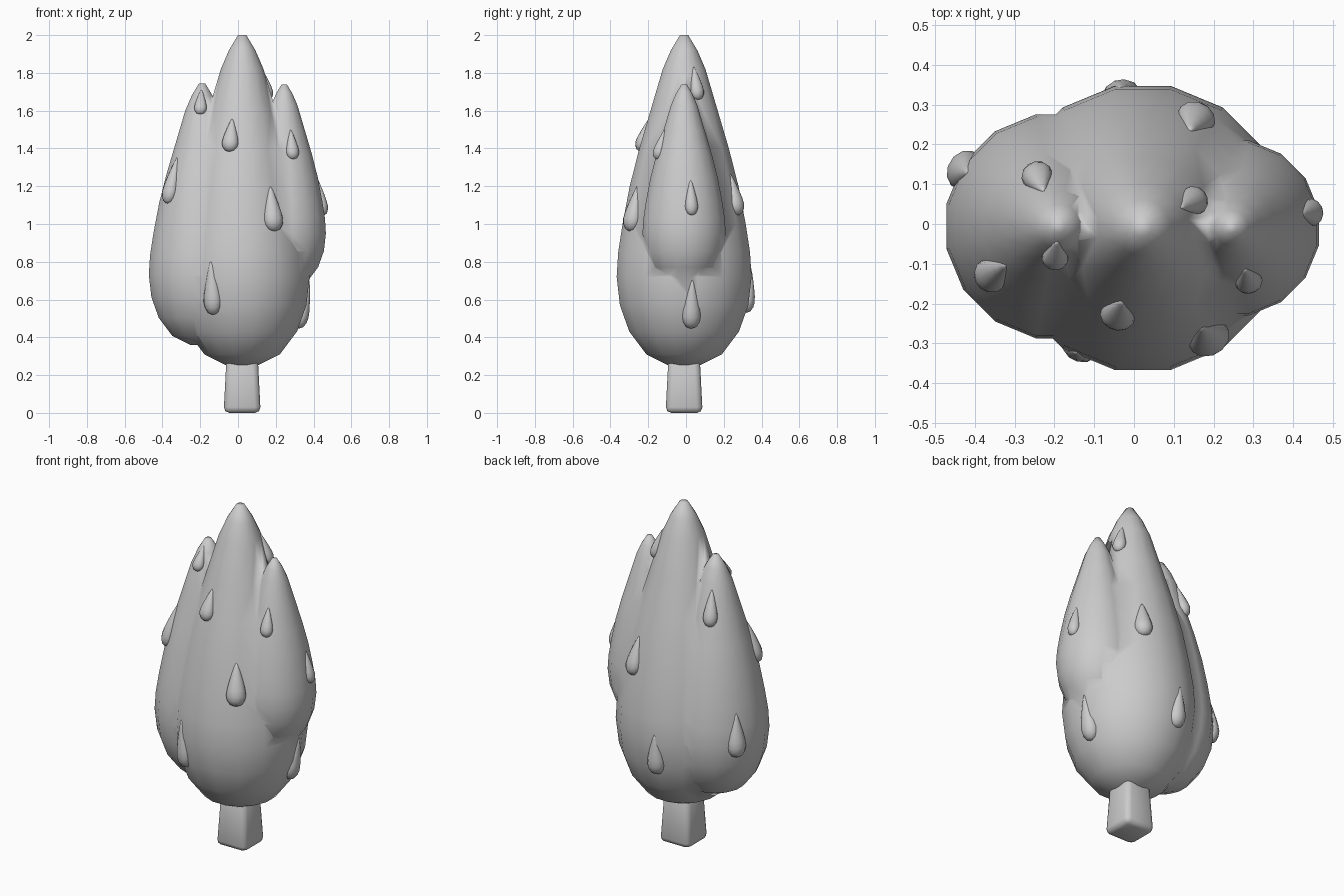
import bpy, bmesh, math
from mathutils import Matrix, Vector

cube = bpy.data.objects.get("Cube")
if cube:
    bpy.data.objects.remove(cube, do_unlink=True)

GREY = (0.6, 0.6, 0.6, 1)
mat = bpy.data.materials.new("plain_grey")
mat.use_nodes = True
mat.diffuse_color = GREY
mat.node_tree.nodes["Principled BSDF"].inputs["Base Color"].default_value = GREY


def finish(name, bm):
    """Turn a bmesh into a smooth grey object."""
    bmesh.ops.recalc_face_normals(bm, faces=bm.faces)
    for f in bm.faces:
        f.smooth = True
    me = bpy.data.meshes.new(name)
    bm.to_mesh(me)
    bm.free()
    me.materials.append(mat)
    ob = bpy.data.objects.new(name, me)
    bpy.context.collection.objects.link(ob)
    return ob


def lathe(profile, sides):
    """Closed body of revolution with a flat side facing forward."""
    bm = bmesh.new()
    rings = []
    for r, z in profile:
        angles = [math.tau * (i + 0.5) / sides for i in range(sides)]
        rings.append([bm.verts.new((r * math.cos(a), r * math.sin(a), z)) for a in angles])
    for low, high in zip(rings, rings[1:]):
        for i in range(sides):
            j = (i + 1) % sides
            bm.faces.new((low[i], low[j], high[j], high[i]))
    bm.faces.new(rings[0][::-1])
    bm.faces.new(rings[-1])
    return bm


# Foliage lobes: one profile (radius, height above base) at three scales
LOBE = [(.08, 0), (.2, .06), (.29, .18), (.34, .32), (.357, .47), (.349, .6), (.326, .75),
        (.288, .95), (.237, 1.15), (.178, 1.35), (.113, 1.57), (.07, 1.67), (.022, 1.75)]
SIDES = 16
LOBES = {"main": (.022, -.01, .25, 1.0),
         "right": (-.19, -.006, .36, .79),
         "left": (.245, -.01, .66, .617)}


def make_lobe(key):
    x, y, z, s = LOBES[key]
    grow = 1 / math.cos(math.pi / SIDES)
    bm = lathe([(r * grow, h) for r, h in LOBE], SIDES)
    bm.transform(Matrix.Translation((x, y, z)) @ Matrix.Scale(s, 4))
    return finish(key + "_lobe", bm)


foliage = make_lobe("main")
foliage.name = "foliage"
for key in ("right", "left"):
    lobe = make_lobe(key)
    mod = foliage.modifiers.new("union", "BOOLEAN")
    mod.operation = "UNION"
    mod.solver = "EXACT"
    mod.object = lobe
    bpy.context.view_layer.objects.active = foliage
    bpy.ops.object.modifier_apply(modifier=mod.name)
    bpy.data.objects.remove(lobe, do_unlink=True)
for f in foliage.data.polygons:
    f.use_smooth = True

# Trunk: tapered square post with rounded edges
bm = bmesh.new()
bmesh.ops.create_cube(bm, size=1)
for v in bm.verts:
    half = .098 if v.co.z < 0 else .083
    v.co = (math.copysign(half, v.co.x) + .022, math.copysign(half, v.co.y) - .01,
            0 if v.co.z < 0 else .29)
bmesh.ops.bevel(bm, geom=bm.edges[:], offset=.03, segments=2, profile=.5, affect="EDGES")
finish("trunk", bm)

# Teardrops: lobe, angle, height of middle, length, width
DROPS = [("main", 242, .66, .28, .10), ("main", 301, 1.08, .24, .11),
         ("main", 254, 1.47, .18, .09), ("right", 264, 1.645, .14, .068),
         ("left", 288, 1.42, .16, .07), ("right", 216, 1.23, .25, .09),
         ("left", 11, 1.14, .19, .07), ("main", 7, .575, .26, .10),
         ("main", 28, 1.745, .18, .075), ("main", 64, 1.155, .22, .10),
         ("main", 99, .65, .24, .10), ("right", 149, .79, .25, .105),
         ("right", 113, 1.48, .2, .08)]
DROP = [(.08, -.5), (.3, -.46), (.45, -.36), (.5, -.25), (.46, -.11),
        (.36, .07), (.24, .25), (.12, .41), (.03, .5)]


def lobe_radius(key, z):
    _, _, base, s = LOBES[key]
    h = (z - base) / s
    for (r0, h0), (r1, h1) in zip(LOBE, LOBE[1:]):
        if h <= h1:
            return s * (r0 + (r1 - r0) * (h - h0) / (h1 - h0))
    return 0


for n, (key, deg, z, length, width) in enumerate(DROPS, 1):
    cx, cy = LOBES[key][:2]
    a = math.radians(deg)
    out = Vector((math.cos(a), math.sin(a), 0))
    low, high = (lobe_radius(key, z + d * length) for d in (-.45, .45))
    up = (out * (high - low) + Vector((0, 0, .9 * length))).normalized()
    side = Vector((0, 0, 1)).cross(out)
    normal = side.cross(up)
    centre = Vector((cx, cy, z)) + out * (low + high) / 2
    frame = Matrix((side, normal, up)).transposed().to_4x4()
    frame.translation = centre
    bm = lathe(DROP, 12)
    bm.transform(frame @ Matrix.Diagonal((width, width * .85, length, 1)))
    finish(f"teardrop_{n}", bm)
